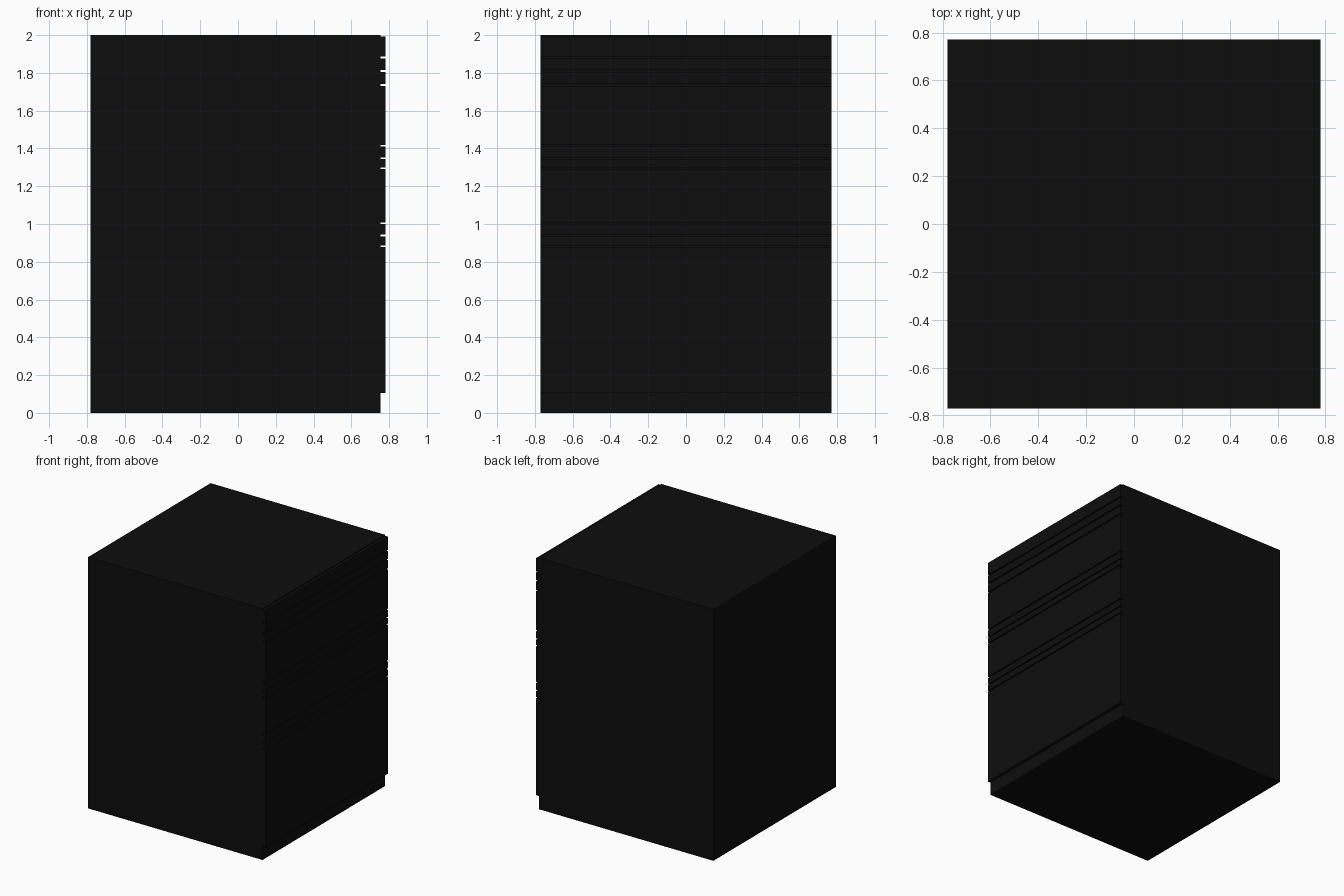
import bpy

if "Cube" in bpy.data.objects:
    bpy.data.objects.remove(bpy.data.objects["Cube"])

black = bpy.data.materials.new("black")
black.diffuse_color = (0.004, 0.004, 0.004, 1)
black.use_nodes = True
black.node_tree.nodes["Principled BSDF"].inputs["Base Color"].default_value = black.diffuse_color

DEPTH = 0.77      # half width along y
BACK, FACE, FRONT = -0.78, 0.755, 0.78
GAP = 0.010


def box(name, x0, x1, z0, z1):
    bpy.ops.mesh.primitive_cube_add(size=1, location=((x0 + x1) / 2, 0, (z0 + z1) / 2))
    ob = bpy.context.object
    ob.name = name
    ob.scale = (x1 - x0, 2 * DEPTH, z1 - z0)
    bpy.ops.object.transform_apply(location=False, rotation=False, scale=True)
    ob.data.materials.append(black)
    return ob


# cabinet body
box("cabinet_body", BACK, FACE, 0, 2)

# drawer fronts and thin rails, split by narrow gaps
gaps = [0.882, 0.940, 1.004, 1.295, 1.348, 1.414, 1.735, 1.811, 1.882]
bottoms = [0.105] + [g + GAP / 2 for g in gaps]
tops = [g - GAP / 2 for g in gaps] + [1.992]
for i, (z0, z1) in enumerate(zip(bottoms, tops)):
    kind = "drawer_front" if z1 - z0 > 0.1 else "rail"
    box(f"{kind}_{i + 1}", FACE, FRONT, z0, z1)
